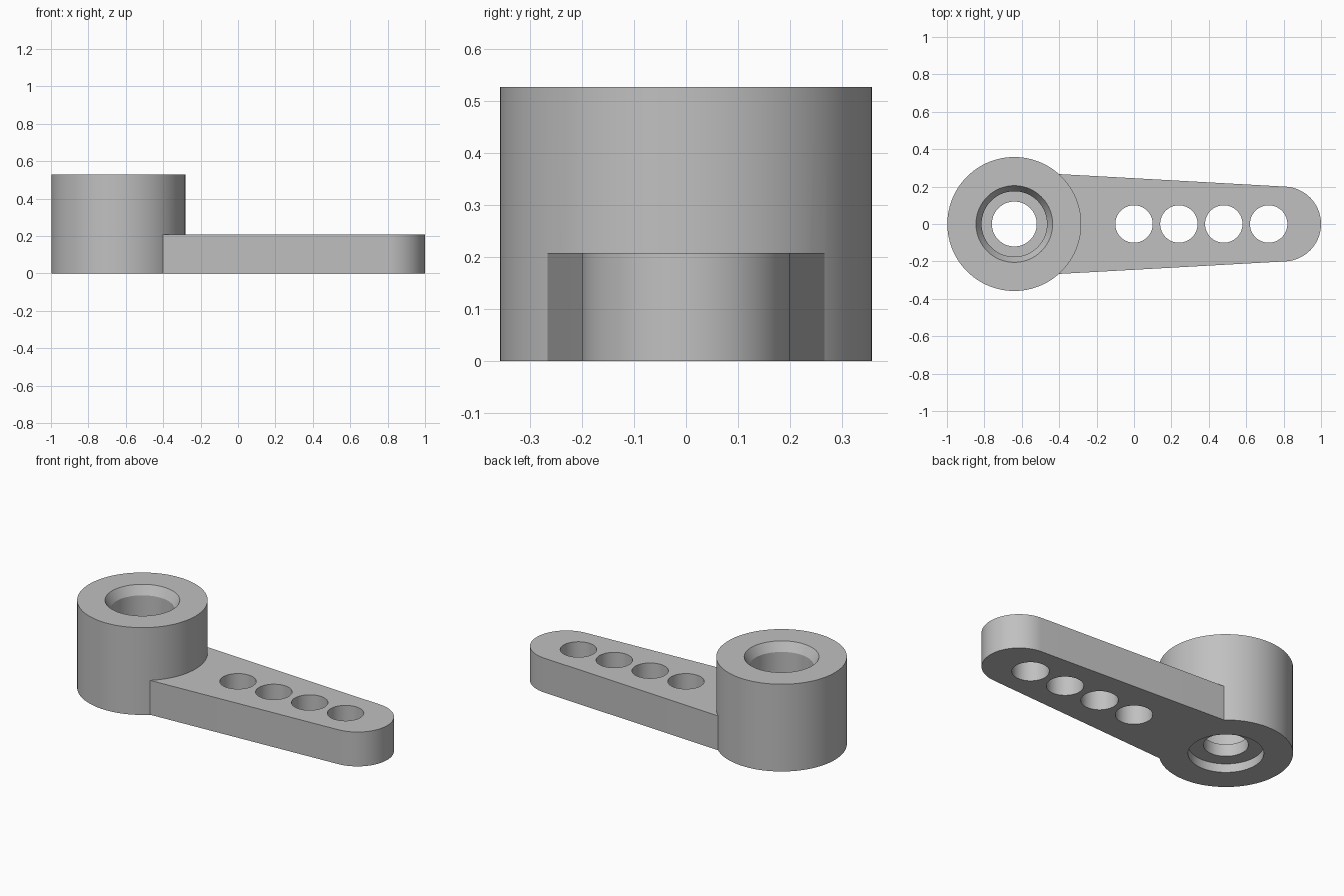
import bpy, bmesh, math

cube = bpy.data.objects.get("Cube")
if cube:
    bpy.data.objects.remove(cube, do_unlink=True)

HUB_X = -0.64
ARM_TOP = 0.208

grey = bpy.data.materials.new("plain grey")
grey.use_nodes = True
colour = (0.53, 0.53, 0.53, 1)
grey.diffuse_color = colour
grey.node_tree.nodes["Principled BSDF"].inputs["Base Color"].default_value = colour


def finish(name, bm):
    bmesh.ops.recalc_face_normals(bm, faces=bm.faces)
    mesh = bpy.data.meshes.new(name)
    bm.to_mesh(mesh)
    bm.free()
    mesh.materials.append(grey)
    obj = bpy.data.objects.new(name, mesh)
    bpy.context.collection.objects.link(obj)
    return obj


def lathe(name, profile, x, steps=96):
    """Turn a closed (radius, height) profile about a vertical axis."""
    bm = bmesh.new()
    rings = []
    for i in range(steps):
        a = math.tau * i / steps
        rings.append([bm.verts.new((x + r * math.cos(a), r * math.sin(a), z))
                      for r, z in profile])
    n = len(profile)
    for i in range(steps):
        p, q = rings[i], rings[(i + 1) % steps]
        for j in range(n):
            k = (j + 1) % n
            bm.faces.new((p[j], q[j], q[k], p[k]))
    return finish(name, bm)


def prism(name, outline, z0, z1):
    """Extrude a flat outline upwards."""
    bm = bmesh.new()
    base = bm.faces.new([bm.verts.new((x, y, z0)) for x, y in outline])
    top = bmesh.ops.extrude_face_region(bm, geom=[base])["geom"]
    verts = [v for v in top if isinstance(v, bmesh.types.BMVert)]
    bmesh.ops.translate(bm, vec=(0, 0, z1 - z0), verts=verts)
    return finish(name, bm)


def arc(x, r, start, end, steps):
    return [(x + r * math.cos(start + (end - start) * i / steps),
             r * math.sin(start + (end - start) * i / steps))
            for i in range(steps + 1)]


def combine(target, other, operation):
    mod = target.modifiers.new(operation.lower(), 'BOOLEAN')
    mod.operation = operation
    mod.solver = 'EXACT'
    mod.object = other
    bpy.context.view_layer.objects.active = target
    bpy.ops.object.modifier_apply(modifier=mod.name)
    bpy.data.objects.remove(other, do_unlink=True)


# Hub: chamfered upper bore, narrow middle hole and shallow lower recess
hub = lathe("servo_arm", [
    (0.358, 0), (0.358, 0.528), (0.205, 0.528), (0.175, 0.475), (0.175, 0.125),
    (0.12, 0.125), (0.12, 0.052), (0.202, 0.052), (0.202, 0)], HUB_X)

# Tapered arm with a rounded tip, its root buried in the hub wall
tip = arc(0.8, 0.2, -math.pi / 2 + 0.055, math.pi / 2 - 0.055, 48)
arm = prism("arm", [(-0.42, -0.268)] + tip + [(-0.42, 0.268)], 0, ARM_TOP)

# Row of four holes through the arm
for i in range(4):
    circle = arc(0.24 * i, 0.1, 0, math.tau, 64)[:-1]
    hole = prism("hole_cutter", circle, -0.1, ARM_TOP + 0.1)
    hole.hide_render = True
    combine(arm, hole, 'DIFFERENCE')

combine(hub, arm, 'UNION')

# Smooth round walls, crisp edges
bpy.ops.object.select_all(action='DESELECT')
hub.select_set(True)
bpy.context.view_layer.objects.active = hub
bpy.ops.object.shade_smooth_by_angle(angle=math.radians(25))
